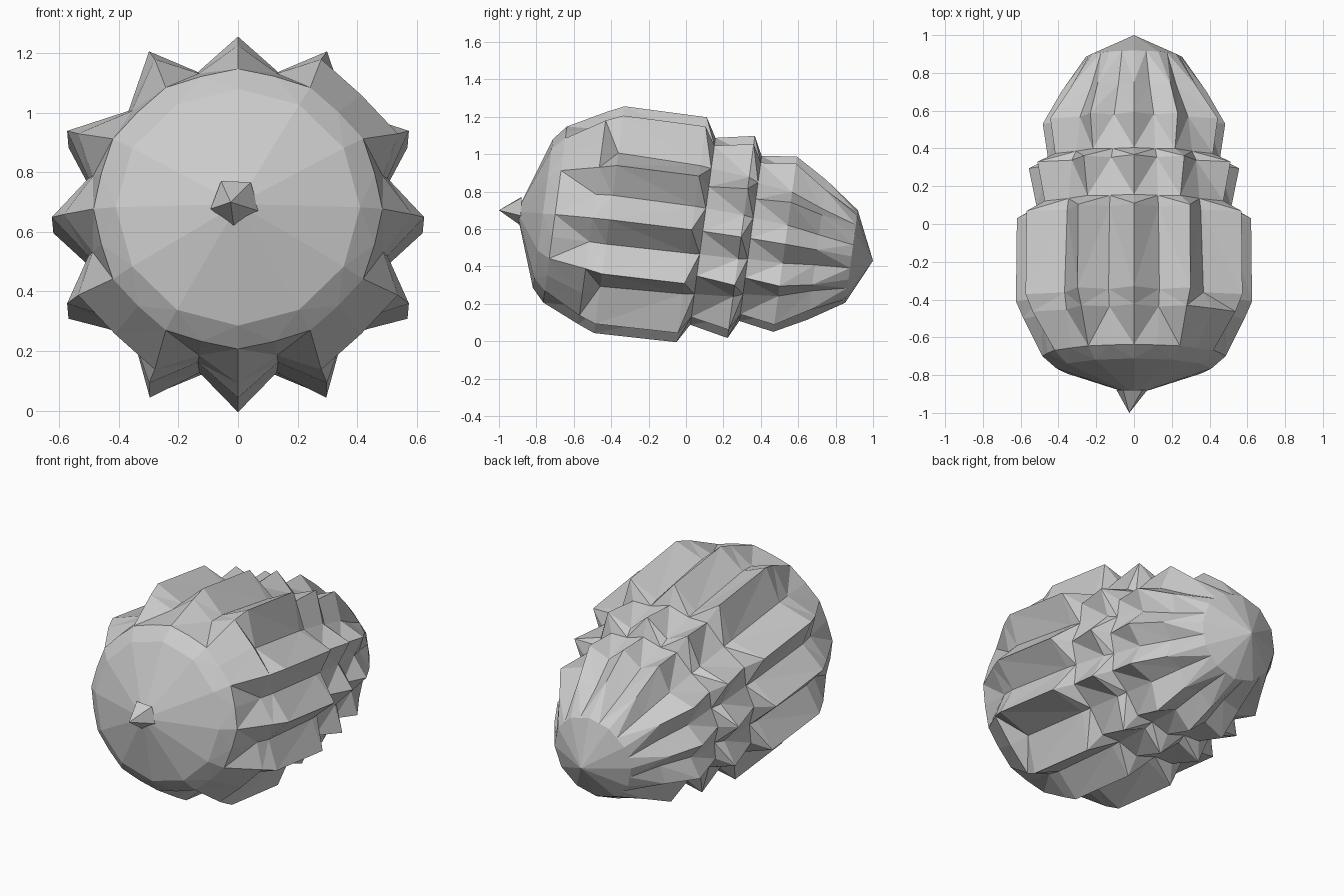
import bpy, bmesh, math

if "Cube" in bpy.data.objects:
    bpy.data.objects.remove(bpy.data.objects["Cube"])

LOBES = 12          # rows of scales around the cone
TILT = 0.135        # the axis droops toward the back
FLAT = math.cos(math.pi / LOBES)
FULL = (3, 15, 21)  # diagonal grooves that start late, behind a full shoulder


def place(s, r, a):
    """Point at distance s along the drooping axis, radius r, angle a."""
    u = 0.97 * r * math.sin(a)
    return (r * math.cos(a), s + TILT * u, 0.60 - TILT * s - 0.035 * s * s + u)


def make_object(name, bm):
    bmesh.ops.recalc_face_normals(bm, faces=bm.faces[:])
    mesh = bpy.data.meshes.new(name)
    bm.to_mesh(mesh)
    bm.free()
    obj = bpy.data.objects.new(name, mesh)
    bpy.context.collection.objects.link(obj)
    return obj


def loft(name, rings, start, end):
    """Rings are (s, ridge, valley, full valley); both ends close to a point."""
    bm = bmesh.new()
    n = LOBES * 2
    loops = []
    for s, ridge, valley, full in rings:
        loop = []
        for i in range(n):
            a = math.tau * i / n
            r = ridge if i % 2 == 0 else full if i in FULL else valley
            # scales beside the diagonals stand a little prouder and apart
            if i % 2 == 0 and i % 6 and -0.6 < s < 0.6:
                r *= 1.035
                a += math.radians(2.5 if i % 6 == 4 else -2.5)
            loop.append(bm.verts.new(place(s, r, a)))
        loops.append(loop)
    for a, b in zip(loops, loops[1:]):
        for i in range(n):
            j = (i + 1) % n
            # split each quad so the crease follows the ridge
            if i % 2 == 0:
                bm.faces.new((a[i], a[j], b[j]))
                bm.faces.new((a[i], b[j], b[i]))
            else:
                bm.faces.new((a[i], a[j], b[i]))
                bm.faces.new((a[j], b[j], b[i]))
    for s, loop in ((start, loops[0]), (end, loops[-1])):
        tip = bm.verts.new(place(s, 0, 0))
        for i in range(n):
            bm.faces.new((loop[i], loop[(i + 1) % n], tip))
    return make_object(name, bm)


# Cone body: smooth front cap, then three stepped tiers of pointed scales
loft("scaled_cone", [
    (-0.765, 0.41, 0.41 * FLAT, 0.41 * FLAT),
    (-0.70, 0.485, 0.475, 0.475),
    (-0.50, 0.585, 0.505, 0.585),
    (-0.41, 0.625, 0.52, 0.52),
    (0.03, 0.62, 0.50, 0.50),
    (0.09, 0.515, 0.49, 0.49),
    (0.295, 0.557, 0.465, 0.465),
    (0.345, 0.455, 0.435, 0.435),
    (0.53, 0.483, 0.405, 0.405),
    (0.70, 0.385, 0.32, 0.32),
    (0.885, 0.255, 0.255 * FLAT, 0.255 * FLAT),
], -0.905, 1.0)

# Small five-sided stem nub on the front
bm = bmesh.new()
base = []
for i in range(5):
    a = math.tau * i / 5 + 0.9
    base.append(bm.verts.new((-0.01 + 0.085 * math.cos(a), -0.88,
                              0.70 + 0.085 * math.sin(a))))
tip = bm.verts.new((-0.025, -1.0, 0.70))
for i in range(5):
    bm.faces.new((base[i], base[(i + 1) % 5], tip))
bm.faces.new(base)
make_object("stem_nub", bm)
